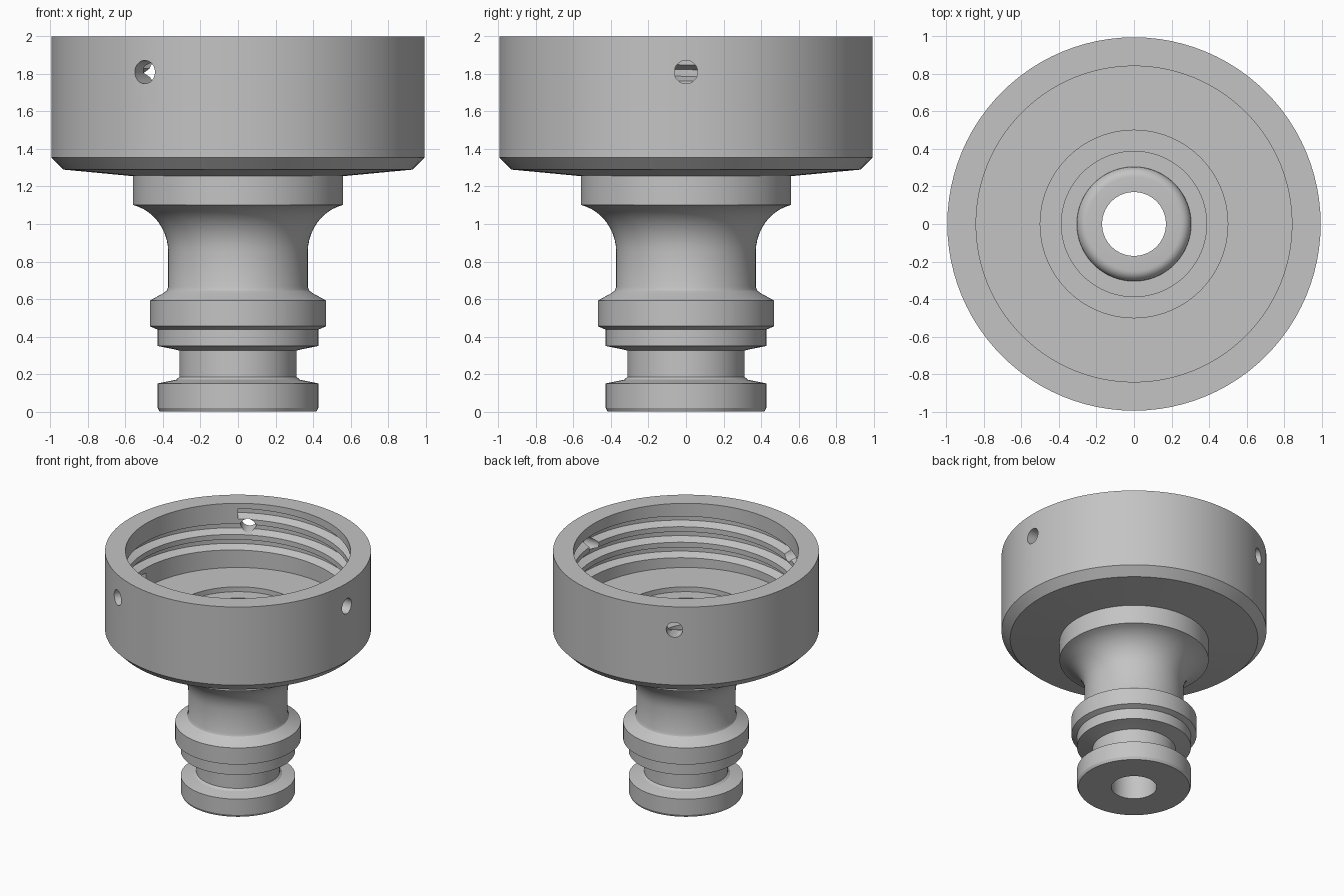
import bpy
import bmesh
from math import cos, sin, pi, tau, radians
from mathutils import Matrix

cube = bpy.data.objects.get("Cube")
if cube:
    bpy.data.objects.remove(cube, do_unlink=True)

grey = bpy.data.materials.new("plain_grey")
grey.use_nodes = True
colour = (0.55, 0.55, 0.55, 1)
grey.diffuse_color = colour
grey.node_tree.nodes["Principled BSDF"].inputs["Base Color"].default_value = colour


def make_object(name, bm):
    bmesh.ops.recalc_face_normals(bm, faces=bm.faces)
    mesh = bpy.data.meshes.new(name)
    bm.to_mesh(mesh)
    bm.free()
    mesh.materials.append(grey)
    obj = bpy.data.objects.new(name, mesh)
    bpy.context.collection.objects.link(obj)
    return obj


def bridge(bm, rings, closed):
    """Skin a row of rings; cap the ends when the row is open."""
    n = len(rings[0])
    pairs = list(zip(rings, rings[1:]))
    if closed:
        pairs.append((rings[-1], rings[0]))
    else:
        bm.faces.new(rings[0])
        bm.faces.new(rings[-1])
    for a, b in pairs:
        for i in range(n):
            j = (i + 1) % n
            bm.faces.new((a[i], a[j], b[j], b[i]))


def section(bm, profile, angle, lift=0):
    return [bm.verts.new((r * cos(angle), r * sin(angle), z + lift))
            for r, z in profile]


def quarter(cr, cz, rr, rz, start, end, steps):
    """Elliptical arc in the profile plane."""
    span = [radians(start + (end - start) * i / steps) for i in range(steps + 1)]
    return [(cr + rr * cos(a), cz + rz * sin(a)) for a in span]


# Turned body: spigot, neck, collar and cup, as one closed profile
outside = [
    (.17, 0), (.418, 0), (.428, .02), (.428, .15),          # end flange
    (.33, .17), (.313, .185), (.313, .325), (.345, .333),   # seal groove
    (.428, .35), (.428, .437), (.47, .455), (.47, .592),    # shoulder
    (.40, .63), (.38, .645), (.372, .665),
]
neck = quarter(.62, .85, .248, .26, 180, 104, 10)
cup = [
    (.56, 1.125), (.56, 1.255), (.93, 1.29), (.995, 1.355), (.995, 2),
    (.842, 2), (.842, 1.47), (.5, 1.47), (.5, 1.43), (.387, 1.43),
    (.387, 1.25),
]
lip = quarter(.25, 1.25, .055, .06, 0, 90, 6)
profile = outside + neck + cup + lip + [(.17, 1.31)]

SEGMENTS = 96
bm = bmesh.new()
bridge(bm, [section(bm, profile, tau * i / SEGMENTS) for i in range(SEGMENTS)], True)
body = make_object("hose_adapter_body", bm)

# Helical cutter for the internal thread
PITCH = .128
tooth = [(.82, -.052), (.905, -.018), (.905, .018), (.82, .052)]
bm = bmesh.new()
rings = []
for i in range(-144, 62):
    turn = i / 72
    rings.append(section(bm, tooth, pi + tau * turn, 1.805 + PITCH * turn))
bridge(bm, rings, False)
cutters = [make_object("thread_cutter", bm)]

# Three radial pin holes in the cup wall
for k in range(3):
    bm = bmesh.new()
    place = (Matrix.Rotation(tau * k / 3, 4, 'Z')
             @ Matrix.Translation((.95, 0, 1.81))
             @ Matrix.Rotation(pi / 2, 4, 'Y'))
    bmesh.ops.create_cone(bm, cap_ends=True, segments=32, radius1=.062,
                          radius2=.062, depth=.4, matrix=place)
    cutters.append(make_object("pin_hole_cutter", bm))

bpy.ops.object.select_all(action='DESELECT')
bpy.context.view_layer.objects.active = body
body.select_set(True)
for cutter in cutters:
    cutter.hide_render = True
    cut = body.modifiers.new(cutter.name, 'BOOLEAN')
    cut.operation = 'DIFFERENCE'
    cut.solver = 'EXACT'
    cut.object = cutter
    bpy.ops.object.modifier_apply(modifier=cut.name)
    bpy.data.objects.remove(cutter, do_unlink=True)

bpy.ops.object.shade_smooth_by_angle(angle=radians(25))
